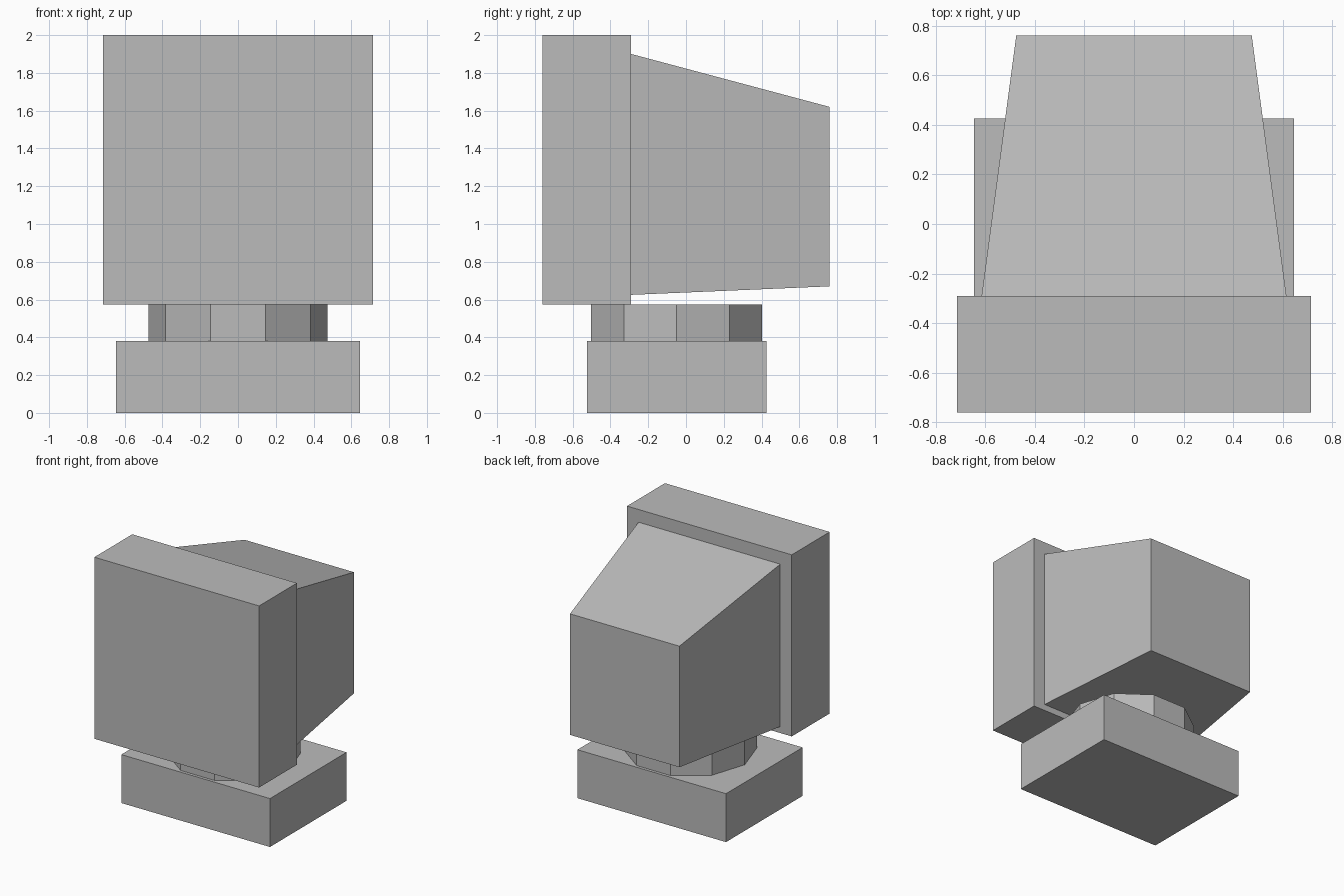
import bpy, bmesh
from mathutils import Matrix

cube = bpy.data.objects.get("Cube")
if cube:
    bpy.data.objects.remove(cube, do_unlink=True)

# Single plain grey
GREY = (0.5, 0.5, 0.5, 1.0)
grey = bpy.data.materials.new("plain_grey")
grey.use_nodes = True
grey.diffuse_color = GREY
grey.node_tree.nodes["Principled BSDF"].inputs["Base Color"].default_value = GREY


def add_part(name, bm):
    bmesh.ops.recalc_face_normals(bm, faces=bm.faces)
    mesh = bpy.data.meshes.new(name)
    bm.to_mesh(mesh)
    bm.free()
    mesh.materials.append(grey)
    obj = bpy.data.objects.new(name, mesh)
    bpy.context.collection.objects.link(obj)
    return obj


def tapered_box(name, front, back):
    """Box between two upright ends, each given as (y, half width, bottom, top)."""
    bm = bmesh.new()
    bmesh.ops.create_cube(bm, size=2)
    for v in bm.verts:
        y, half, bottom, top = front if v.co.y < 0 else back
        v.co = (v.co.x * half, y, top if v.co.z > 0 else bottom)
    return add_part(name, bm)


# Base block, front screen block and the housing narrowing to the rear
tapered_box("base", (-0.525, 0.645, 0, 0.38), (0.425, 0.645, 0, 0.38))
tapered_box("screen_block", (-0.76, 0.715, 0.575, 2), (-0.29, 0.715, 0.575, 2))
tapered_box("rear_housing", (-0.29, 0.615, 0.625, 1.9), (0.76, 0.475, 0.67, 1.62))

# Ten-sided swivel neck, with corners pointing left and right
bm = bmesh.new()
bmesh.ops.create_cone(bm, cap_ends=True, segments=10, radius1=0.475, radius2=0.475,
                      depth=0.195, matrix=Matrix.Translation((0, -0.05, 0.4775))
                      @ Matrix.Rotation(1.5707963, 4, "Z"))
# Turn so that a corner lies on the x axis
corner = max(bm.verts, key=lambda v: v.co.x)
if abs(corner.co.y + 0.05) > 0.01:
    bmesh.ops.rotate(bm, verts=bm.verts, cent=(0, -0.05, 0),
                     matrix=Matrix.Rotation(1.5707963, 3, "Z"))
add_part("swivel_neck", bm)
